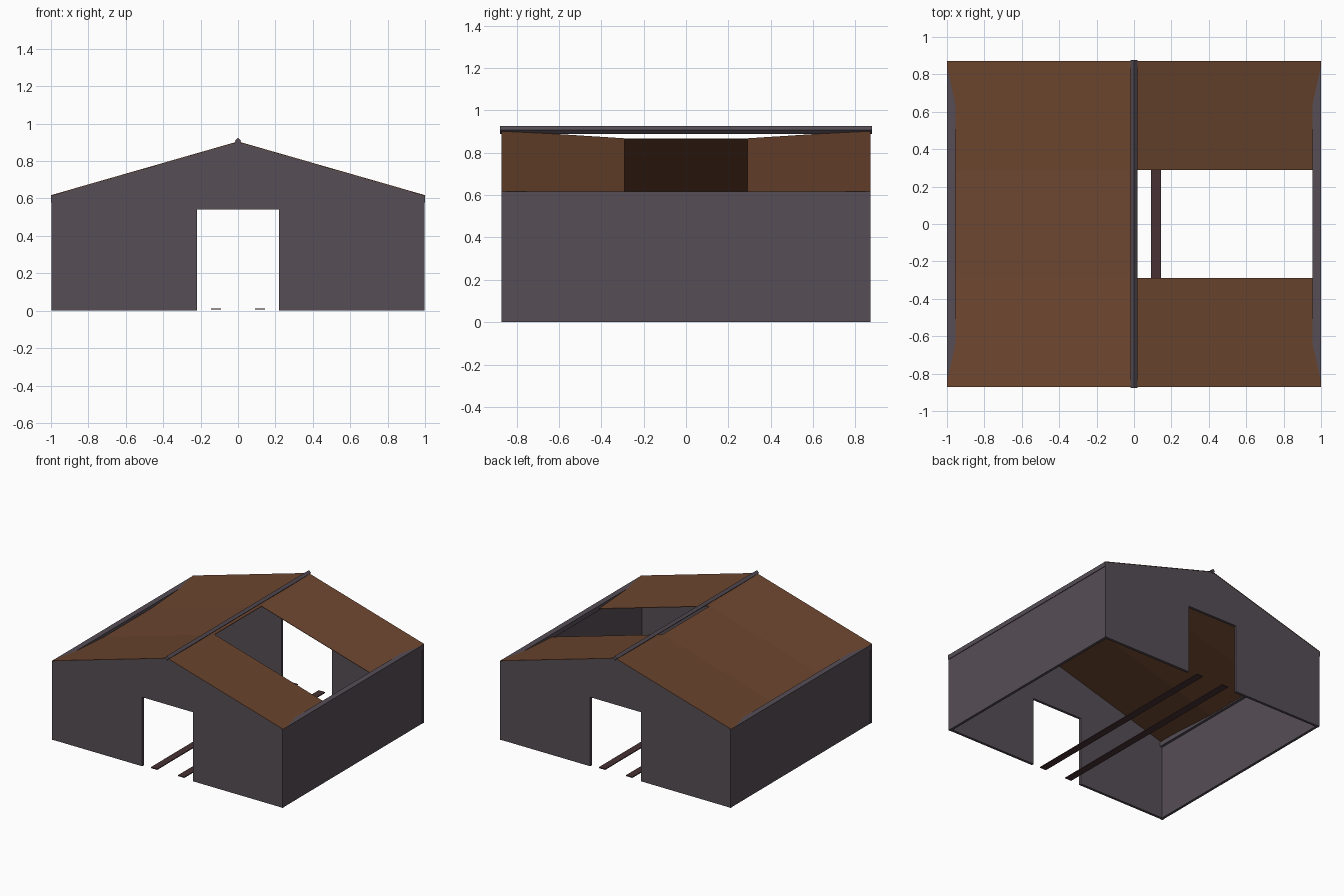
import bpy, bmesh, math

if "Cube" in bpy.data.objects:
    bpy.data.objects.remove(bpy.data.objects["Cube"])


def material(name, rgb):
    m = bpy.data.materials.new(name)
    m.diffuse_color = (*rgb, 1)
    m.use_nodes = True
    m.node_tree.nodes["Principled BSDF"].inputs["Base Color"].default_value = m.diffuse_color
    return m


GREY = material("grey_wall", (0.092, 0.076, 0.092))
BROWN = material("brown_roof", (0.150, 0.060, 0.028))
DARK = material("dark_rail", (0.065, 0.031, 0.034))

W, D = 0.995, 0.87        # half width and half depth of the shed
T = 0.02                  # wall thickness
EAVE, RIDGE = 0.618, 0.905
DOOR_W, DOOR_H = 0.22, 0.54
HOLE = 0.29               # half length of the sagging middle bay
SAG = 0.037


def make(name, bm, mat):
    bmesh.ops.recalc_face_normals(bm, faces=bm.faces)
    me = bpy.data.meshes.new(name)
    bm.to_mesh(me)
    bm.free()
    me.materials.append(mat)
    ob = bpy.data.objects.new(name, me)
    bpy.context.collection.objects.link(ob)
    return ob


def box(name, x, y, z, mat):
    bm = bmesh.new()
    bmesh.ops.create_cube(bm, size=1)
    for v in bm.verts:
        v.co = [lo + (c + 0.5) * (hi - lo) for c, (lo, hi) in zip(v.co, (x, y, z))]
    return make(name, bm, mat)


def prism(name, outline, y0, y1, mat):
    """Extrude an x-z outline along y."""
    bm = bmesh.new()
    face = bm.faces.new([bm.verts.new((x, y0, z)) for x, z in outline])
    ext = bmesh.ops.extrude_face_region(bm, geom=[face])["geom"]
    for v in ext:
        if isinstance(v, bmesh.types.BMVert):
            v.co.y = y1
    return make(name, bm, mat)


def roof(name, side, stations):
    """Thin slope following (y, drop) stations from gable to gable."""
    t = 0.004
    bm = bmesh.new()
    rings = []
    for y, drop in stations:
        top, low = RIDGE - drop, EAVE - drop
        rings.append([bm.verts.new(p) for p in (
            (0, y, top), (side * 0.999, y, low),
            (side * 0.999, y, low - t), (0, y, top - t))])
    for a, b in zip(rings, rings[1:]):
        for i in range(4):
            j = (i + 1) % 4
            bm.faces.new((a[i], a[j], b[j], b[i]))
    bm.faces.new(rings[0])
    bm.faces.new(rings[-1])
    return make(name, bm, BROWN)


# End walls with door openings, and the gables above them
for end, s in (("front", -1), ("back", 1)):
    y0, y1 = s * D, s * (D - T)
    x = W - T
    prism(end + "_wall", [(-x, 0), (-DOOR_W, 0), (-DOOR_W, DOOR_H), (DOOR_W, DOOR_H),
                          (DOOR_W, 0), (x, 0), (x, EAVE - 0.001), (-x, EAVE - 0.001)],
          y0, y1, GREY)
    prism(end + "_gable", [(-W, EAVE - 0.001), (W, EAVE - 0.001), (0, RIDGE - 0.003)],
          y0, y1, GREY)

# Side walls, corner posts, eave beams and floor rails
for side, s in (("left", -1), ("right", 1)):
    def span(a, b):
        return tuple(sorted((s * a, s * b)))
    box(side + "_wall", span(W - T, W), (-D, D), (0, EAVE - 0.002), GREY)
    for end, e in (("front", -1), ("back", 1)):
        box(f"{side}_{end}_post", span(W - T - 0.002, W + 0.002),
            tuple(sorted((e * (D - 0.017), e * (D + 0.002)))), (0, EAVE - 0.002), GREY)
    box(side + "_eave_beam", span(0.955, 1.0), (-D, D), (0.58, 0.616), GREY)
    box(side + "_rail", span(0.09, 0.145), (-D, D), (0.006, 0.013), DARK)

# Roof slopes: full on the left, middle bay missing on the right
roof("left_roof", -1, [(-0.872, 0), (-HOLE, SAG), (HOLE, SAG), (0.872, 0)])
roof("right_front_roof", 1, [(-0.872, 0), (-HOLE, SAG)])
roof("right_back_roof", 1, [(HOLE, SAG), (0.872, 0)])

# Diamond ridge beam
r = 0.018
prism("ridge_beam", [(0, 0.907 - r), (r, 0.907), (0, 0.907 + r), (-r, 0.907)],
      -0.878, 0.878, GREY)
